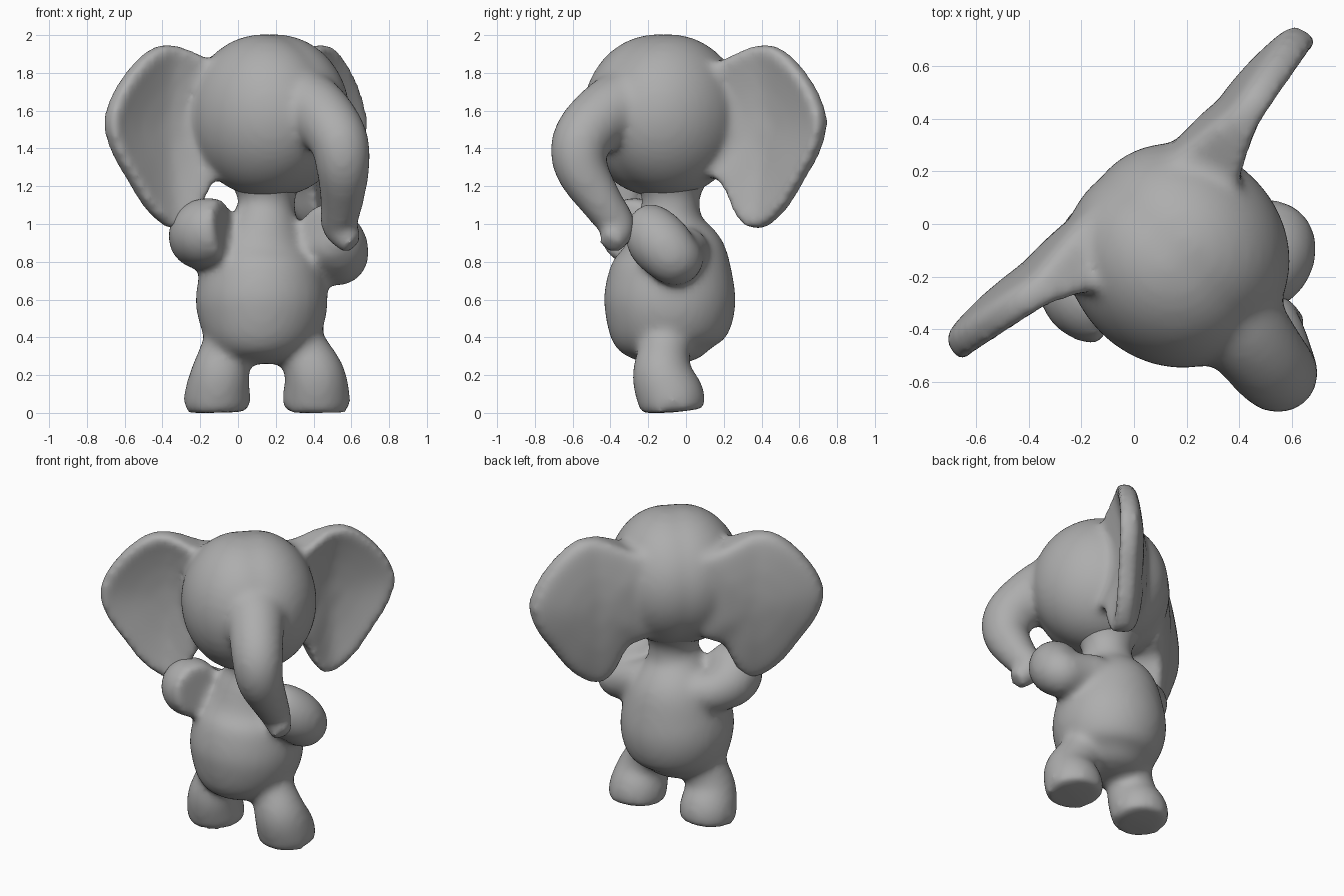
import bpy, bmesh, math
from mathutils import Vector, Matrix

if "Cube" in bpy.data.objects:
    bpy.data.objects.remove(bpy.data.objects["Cube"], do_unlink=True)

grey = bpy.data.materials.new("elephant grey")
grey.use_nodes = True
grey.diffuse_color = (0.42, 0.42, 0.42, 1)
grey.node_tree.nodes["Principled BSDF"].inputs["Base Color"].default_value = grey.diffuse_color


def spline(points, steps, closed=False):
    """Smooth curve through points of any dimension."""
    p = [Vector(q) for q in points]
    n = len(p)
    at = (lambda i: p[i % n]) if closed else (lambda i: p[min(max(i, 0), n - 1)])
    out = []
    for i in range(n if closed else n - 1):
        a, b, c, d = at(i - 1), at(i), at(i + 1), at(i + 2)
        for k in range(steps):
            t = k / steps
            out.append(0.5 * (2 * b + (c - a) * t + (2 * a - 5 * b + 4 * c - d) * t ** 2
                              + (3 * b - a - 3 * c + d) * t ** 3))
    return out if closed else out + [p[-1]]


def bridge(bm, ring_a, ring_b):
    n = len(ring_a)
    for i in range(n):
        j = (i + 1) % n
        bm.faces.new((ring_a[i], ring_a[j], ring_b[j], ring_b[i]))


def tube(bm, path, sides=32):
    """Round limb along a path of (x, y, z, radius)."""
    pts = spline(path, 5)
    side, rings = Vector((1, 0, 0)), []
    for i, q in enumerate(pts):
        tangent = (pts[min(i + 1, len(pts) - 1)].xyz - pts[max(i - 1, 0)].xyz).normalized()
        side = (side - tangent * side.dot(tangent)).normalized()
        other = tangent.cross(side)
        ring = []
        for k in range(sides):
            a = math.tau * k / sides
            v = q.xyz + (side * math.cos(a) + other * math.sin(a)) * q.w
            v.z = max(v.z, 0)
            ring.append(bm.verts.new(v))
        if rings:
            bridge(bm, rings[-1], ring)
        rings.append(ring)
    bm.faces.new(rings[0])
    bm.faces.new(rings[-1])


def ear(bm, base, along, back):
    """Dished flap: outline is (distance from head, height)."""
    outline = spline([(-.12, 1.78), (.02, 1.86), (.24, 1.95), (.39, 1.91), (.53, 1.78),
                      (.62, 1.64), (.645, 1.52), (.6, 1.38), (.5, 1.23), (.37, 1.06),
                      (.22, .97), (.12, 1.04), (.03, 1.22), (-.12, 1.33)], 4, True)
    middle = Vector((.24, 1.5))
    base, along, back = Vector(base), Vector(along), Vector(back)
    rims = []
    for face in (-1, 1):
        last = None
        for s in (1, .93, .75, .5, .2):
            depth = .07 * (1 - s * s) + face * (.04 if s == 1 else .062)
            ring = []
            for o in outline:
                uv = middle + (o - middle) * s
                root = .3 * max(0, .24 - uv.x) * face
                v = base + along * uv.x + back * (depth + root)
                v.z = uv.y
                ring.append(bm.verts.new(v))
            if last:
                bridge(bm, last, ring)
            else:
                rims.append(ring)
            last = ring
        bm.faces.new(last)
    bridge(bm, *rims)


def sculpt(name, bm):
    """Fuse overlapping parts into one soft skin."""
    bmesh.ops.recalc_face_normals(bm, faces=bm.faces)
    mesh = bpy.data.meshes.new(name)
    bm.to_mesh(mesh)
    bm.free()
    mesh.materials.append(grey)
    ob = bpy.data.objects.new(name, mesh)
    bpy.context.collection.objects.link(ob)
    skin = ob.modifiers.new("skin", "REMESH")
    skin.mode = "VOXEL"
    skin.voxel_size = 0.022
    skin.use_smooth_shade = True
    soft = ob.modifiers.new("soft", "SMOOTH")
    soft.factor = 0.5
    soft.iterations = 16


# Head: two slightly parted domes, turned toward the front left
head = bmesh.new()
for offset in (-.05, .05):
    place = (Matrix.Translation((.165, -.12, 1.575)) @ Matrix.Rotation(math.radians(45), 4, "Z")
             @ Matrix.Translation((offset, 0, 0)) @ Matrix.Diagonal((.365, .42, .43, 1)))
    bmesh.ops.create_uvsphere(head, u_segments=40, v_segments=24, radius=1, matrix=place)

# Trunk curling down and inward
tube(head, [(.27, -.23, 1.63, .25), (.42, -.41, 1.59, .18), (.53, -.55, 1.45, .158),
            (.555, -.555, 1.3, .143), (.55, -.45, 1.12, .115), (.535, -.36, .99, .095),
            (.585, -.385, .92, .075), (.615, -.4, .89, .07)])

# Ears
ear(head, (.29, .2, 0), (.57, .82, 0), (-.82, .57, 0))
ear(head, (-.15, -.13, 0), (-.84, -.55, 0), (-.55, .84, 0))
sculpt("head_ears_and_trunk", head)

# Torso with narrow neck flaring into the head
body = bmesh.new()
tube(body, [(.15, -.08, 1.3, .26), (.15, -.08, 1.19, .175), (.15, -.08, 1.1, .152),
            (.14, -.085, 1, .195), (.125, -.07, .85, .288), (.125, -.08, .7, .338),
            (.125, -.09, .55, .348), (.12, -.11, .4, .3), (.12, -.11, .3, .2),
            (.12, -.11, .26, .09)])

# Arms, bent forward with blunt hands turned inward
tube(body, [(0, 0, .87, .12), (-.14, -.07, .88, .13), (-.2, -.17, .92, .165),
            (-.17, -.26, .955, .185), (-.07, -.31, .97, .165)])
tube(body, [(.3, .01, .87, .12), (.46, -.03, .83, .13), (.535, -.06, .82, .15),
            (.52, -.13, .89, .165), (.46, -.2, .96, .155), (.42, -.25, .98, .12)])

# Legs with forward knees and broad flat feet
tube(body, [(0, -.09, .45, .14), (-.06, -.115, .33, .138), (-.095, -.125, .2, .158),
            (-.11, -.08, .08, .178), (-.11, -.065, 0, .165)])
tube(body, [(.27, -.09, .45, .14), (.345, -.115, .33, .138), (.405, -.125, .2, .162),
            (.415, -.08, .08, .18), (.415, -.065, 0, .17)])
sculpt("body_arms_and_legs", body)
